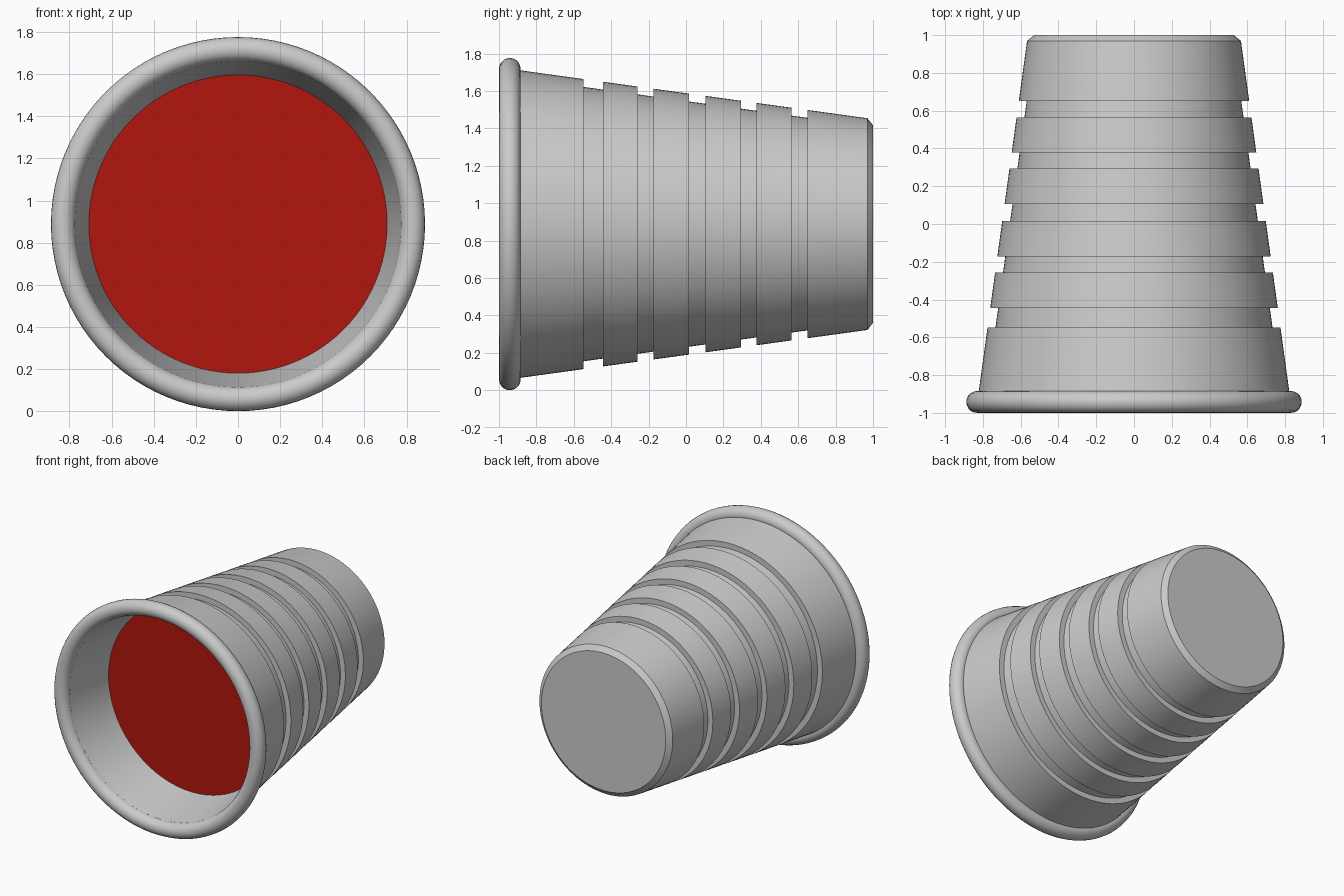
import bpy, bmesh, math

if "Cube" in bpy.data.objects:
    bpy.data.objects.remove(bpy.data.objects["Cube"])

CZ = 0.888      # height of the cup's axis
SEG = 96


def lathe(name, profile, closed=False):
    """Revolve (y, radius) points around the cup's lying axis."""
    bm = bmesh.new()
    rings = []
    for y, r in profile:
        if r == 0:
            rings.append([bm.verts.new((0, y, CZ))] * SEG)
        else:
            rings.append([bm.verts.new((r * math.cos(math.tau * i / SEG), y,
                                        CZ + r * math.sin(math.tau * i / SEG)))
                          for i in range(SEG)])
    pairs = list(zip(rings, rings[1:]))
    if closed:
        pairs.append((rings[-1], rings[0]))
    for a, b in pairs:
        for i in range(SEG):
            j = (i + 1) % SEG
            corners = list(dict.fromkeys((a[i], a[j], b[j], b[i])))
            if len(corners) > 2:        # skip steps along the axis itself
                bm.faces.new(corners)
    bmesh.ops.recalc_face_normals(bm, faces=bm.faces)
    mesh = bpy.data.meshes.new(name)
    bm.to_mesh(mesh)
    bm.free()
    ob = bpy.data.objects.new(name, mesh)
    bpy.context.collection.objects.link(ob)
    bpy.context.view_layer.objects.active = ob
    ob.select_set(True)
    bpy.ops.object.shade_smooth_by_angle(angle=math.radians(25))
    ob.select_set(False)
    return ob


def outer(y):
    """Radius of the tapered outside wall."""
    return 0.822 - 0.138 * (y + 0.885)


# Cup body: tapered outside with five grooves, chamfered base, hollow inside
profile = [(-0.94, outer(-0.94))]
for start, end in [(-0.548, -0.445), (-0.258, -0.173), (0.015, 0.105),
                   (0.293, 0.378), (0.563, 0.65)]:
    profile += [(start, outer(start)), (start, outer(start) - 0.042),
                (end, outer(end) - 0.042), (end, outer(end))]
profile += [(0.97, outer(0.97)), (1.0, 0.528), (1.0, 0)]
inside = [(0.93, 0), (0.93, 0.495), (-0.56, 0.708), (-0.94, 0.772)]
lathe("cup_body", profile + inside, closed=True)

# Rolled rim
lathe("rim", [(-0.942 + 0.058 * math.cos(math.tau * k / 20),
               0.83 + 0.058 * math.sin(math.tau * k / 20)) for k in range(20)],
      closed=True)

# Red disc filling the inside
disc = lathe("red_filling", [(-0.56, 0), (-0.56, 0.708), (-0.54, 0.705), (-0.54, 0)])
red = bpy.data.materials.new("red")
red.diffuse_color = (0.45, 0.008, 0.004, 1)
red.use_nodes = True
red.node_tree.nodes["Principled BSDF"].inputs["Base Color"].default_value = red.diffuse_color
disc.data.materials.append(red)
